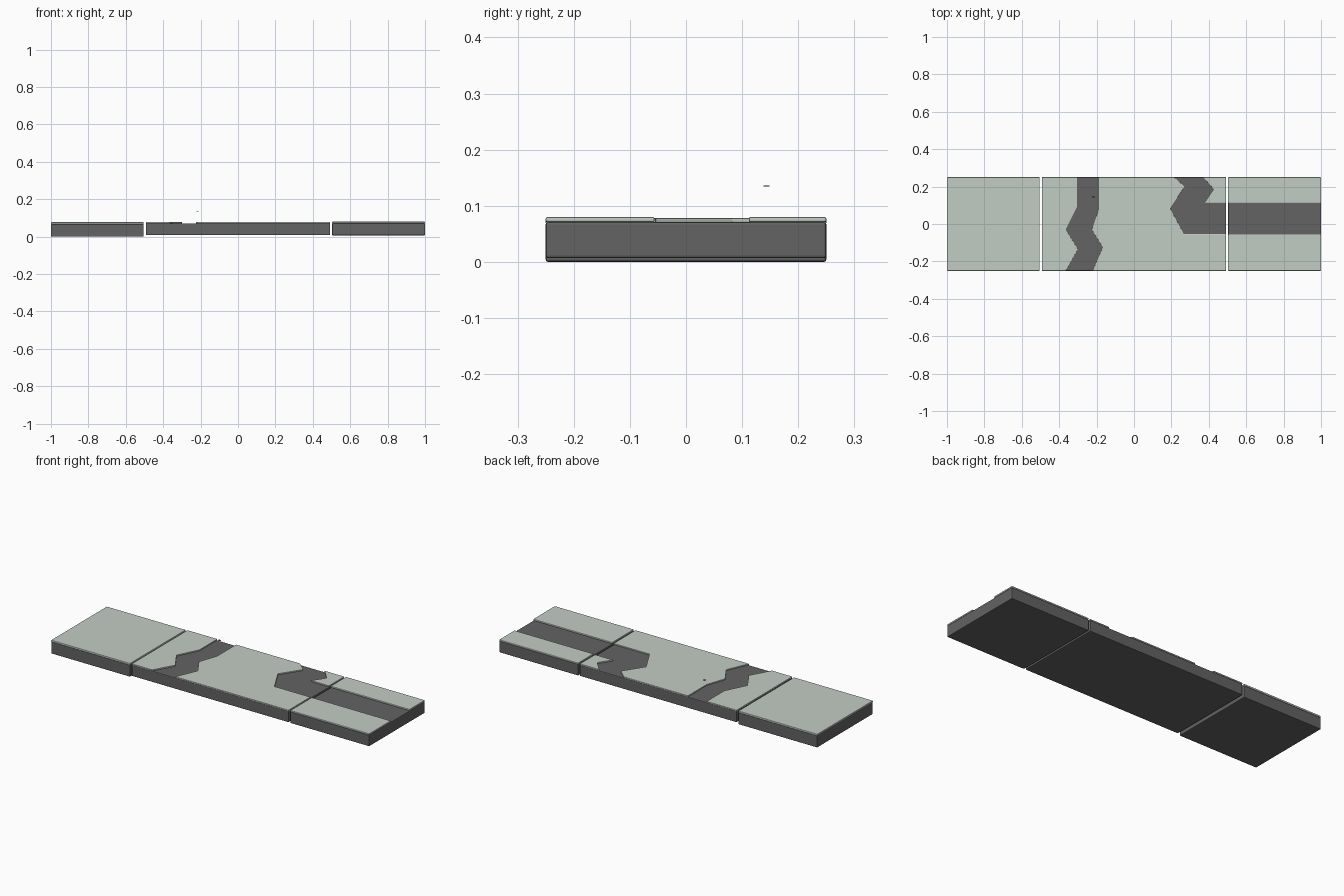
import bpy, bmesh

if "Cube" in bpy.data.objects:
    bpy.data.objects.remove(bpy.data.objects["Cube"])


def material(name, colour):
    m = bpy.data.materials.new(name)
    m.diffuse_color = (*colour, 1)
    m.use_nodes = True
    m.node_tree.nodes["Principled BSDF"].inputs["Base Color"].default_value = m.diffuse_color
    return m


stone = material("dark_stone", (0.125, 0.125, 0.125))
pale = material("pale_surface", (0.54, 0.61, 0.55))


def slab(name, outline, z0, z1, mat, bevel):
    """Extrude a flat outline from z0 to z1 with softened edges."""
    bm = bmesh.new()
    face = bm.faces.new([bm.verts.new((x, y, z0)) for x, y in outline])
    out = bmesh.ops.extrude_face_region(bm, geom=[face])
    top = [v for v in out["geom"] if isinstance(v, bmesh.types.BMVert)]
    bmesh.ops.translate(bm, verts=top, vec=(0, 0, z1 - z0))
    bmesh.ops.recalc_face_normals(bm, faces=bm.faces)
    me = bpy.data.meshes.new(name)
    bm.to_mesh(me)
    bm.free()
    me.materials.append(mat)
    ob = bpy.data.objects.new(name, me)
    bpy.context.collection.objects.link(ob)
    if bevel:
        mod = ob.modifiers.new("soft_edges", "BEVEL")
        mod.width = bevel
        mod.segments = 2
    return ob


def rect(x0, x1, y0, y1):
    return [(x0, y0), (x1, y0), (x1, y1), (x0, y1)]


E = 0.25
# dark bases of the three tiles
for name, x0, x1, z0, z1 in (("left_base", -1, -0.504, 0, 0.067),
                             ("middle_base", -0.493, 0.493, 0.008, 0.071),
                             ("right_base", 0.503, 1, 0.007, 0.071)):
    slab(name, rect(x0, x1, -E, E), z0, z1, stone, 0.004)

# pale plates on the end tiles, the right one split by a straight channel
slab("left_plate", rect(-1, -0.504, -E, E), 0.067, 0.077, pale, 0.002)
slab("right_plate_front", rect(0.503, 1, -E, -0.056), 0.071, 0.08, pale, 0.003)
slab("right_plate_back", rect(0.503, 1, 0.112, E), 0.071, 0.08, pale, 0.003)

# banks of the zigzag channels in the middle tile, listed back to front
bank_1 = [(-0.305, E), (-0.305, 0.09), (-0.365, -0.03), (-0.30, -0.135), (-0.365, -E)]
bank_2 = [(-0.187, E), (-0.187, 0.08), (-0.225, -0.03), (-0.166, -0.125), (-0.22, -E)]
bank_3 = [(0.215, E), (0.27, 0.20), (0.193, 0.083), (0.267, -0.054), (0.493, -0.054)]
bank_4 = [(0.37, E), (0.428, 0.185), (0.38, 0.113), (0.493, 0.113)]

# pale plates of the middle tile
slab("middle_plate_left", [(-0.493, E), (-0.493, -E)] + bank_1[::-1], 0.071, 0.078, pale, 0.001)
slab("middle_plate_centre", bank_2 + [(0.493, -E)] + bank_3[::-1], 0.071, 0.078, pale, 0.001)
slab("middle_plate_corner", bank_4 + [(0.493, E)], 0.071, 0.078, pale, 0.001)

# tiny loose chip floating above the first channel
slab("loose_chip", rect(-0.223, -0.211, 0.138, 0.149), 0.134, 0.136, stone, 0)
